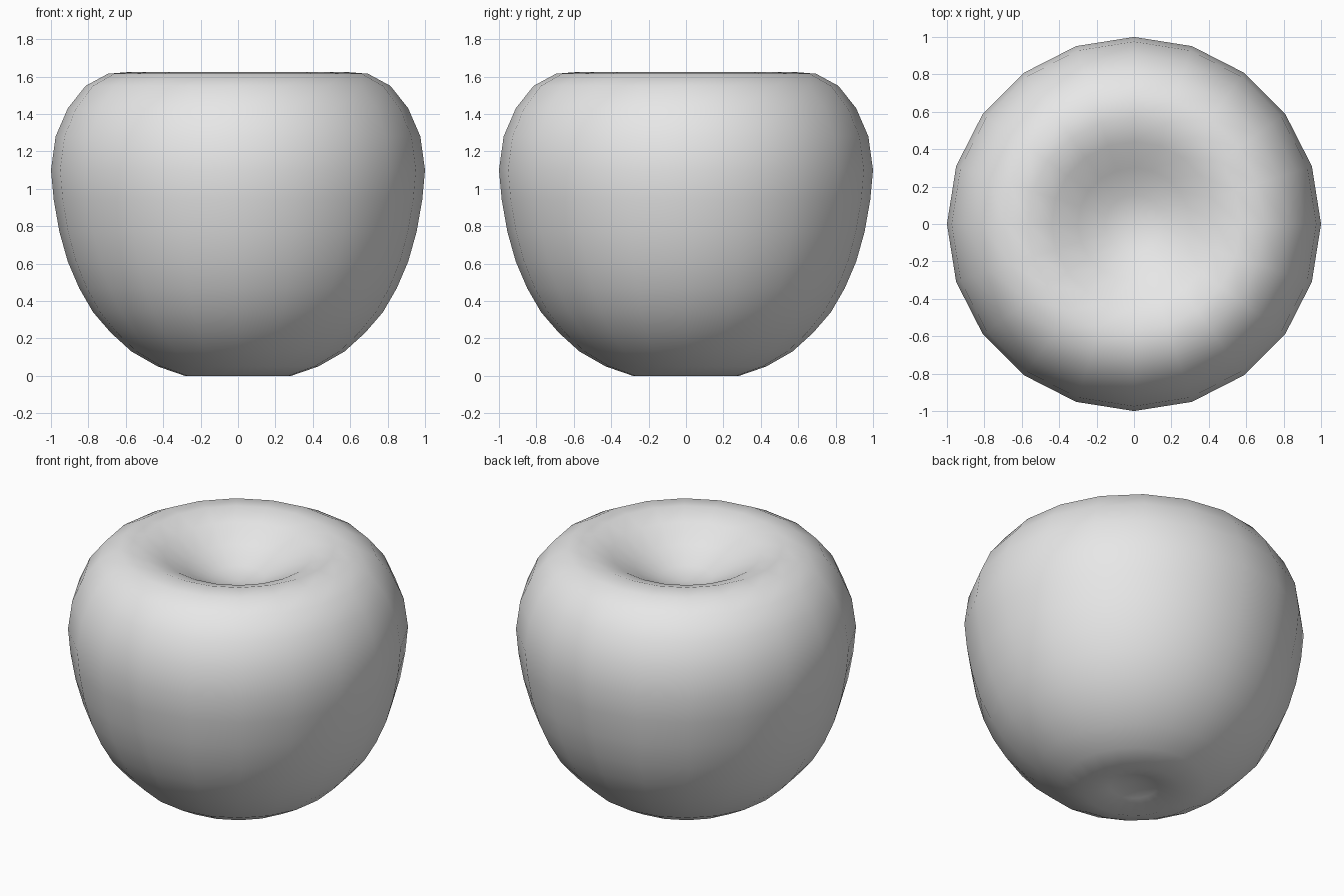
import bpy
import bmesh
import math

cube = bpy.data.objects.get("Cube")
if cube:
    bpy.data.objects.remove(cube, do_unlink=True)

SIDES = 20

# Half outline (radius, height) from the bottom dimple to the top dimple
PROFILE = [
    (0, 0.07), (0.14, 0.035), (0.285, 0), (0.43, 0.05), (0.57, 0.13),
    (0.68, 0.23), (0.775, 0.34), (0.85, 0.47), (0.91, 0.61), (0.955, 0.77),
    (0.985, 0.94), (1, 1.10), (0.975, 1.28), (0.91, 1.43), (0.815, 1.55),
    (0.695, 1.615), (0.57, 1.625), (0.44, 1.58), (0.30, 1.50),
    (0.155, 1.43), (0, 1.40),
]

# Plain grey skin
skin = bpy.data.materials.new("light grey")
skin.use_nodes = True
grey = (0.8, 0.8, 0.8, 1)
skin.diffuse_color = grey
skin.node_tree.nodes["Principled BSDF"].inputs["Base Color"].default_value = grey

# Fruit body: the outline spun around the upright axis
bm = bmesh.new()
verts = [bm.verts.new((r, 0, z)) for r, z in PROFILE]
edges = [bm.edges.new(pair) for pair in zip(verts, verts[1:])]
bmesh.ops.spin(bm, geom=verts + edges, cent=(0, 0, 0), axis=(0, 0, 1),
               angle=math.tau, steps=SIDES)
bmesh.ops.remove_doubles(bm, verts=bm.verts[:], dist=0.001)
bmesh.ops.recalc_face_normals(bm, faces=bm.faces[:])
for face in bm.faces:
    face.smooth = True

mesh = bpy.data.meshes.new("apple_body")
bm.to_mesh(mesh)
bm.free()
mesh.materials.append(skin)
apple = bpy.data.objects.new("apple_body", mesh)
bpy.context.collection.objects.link(apple)
